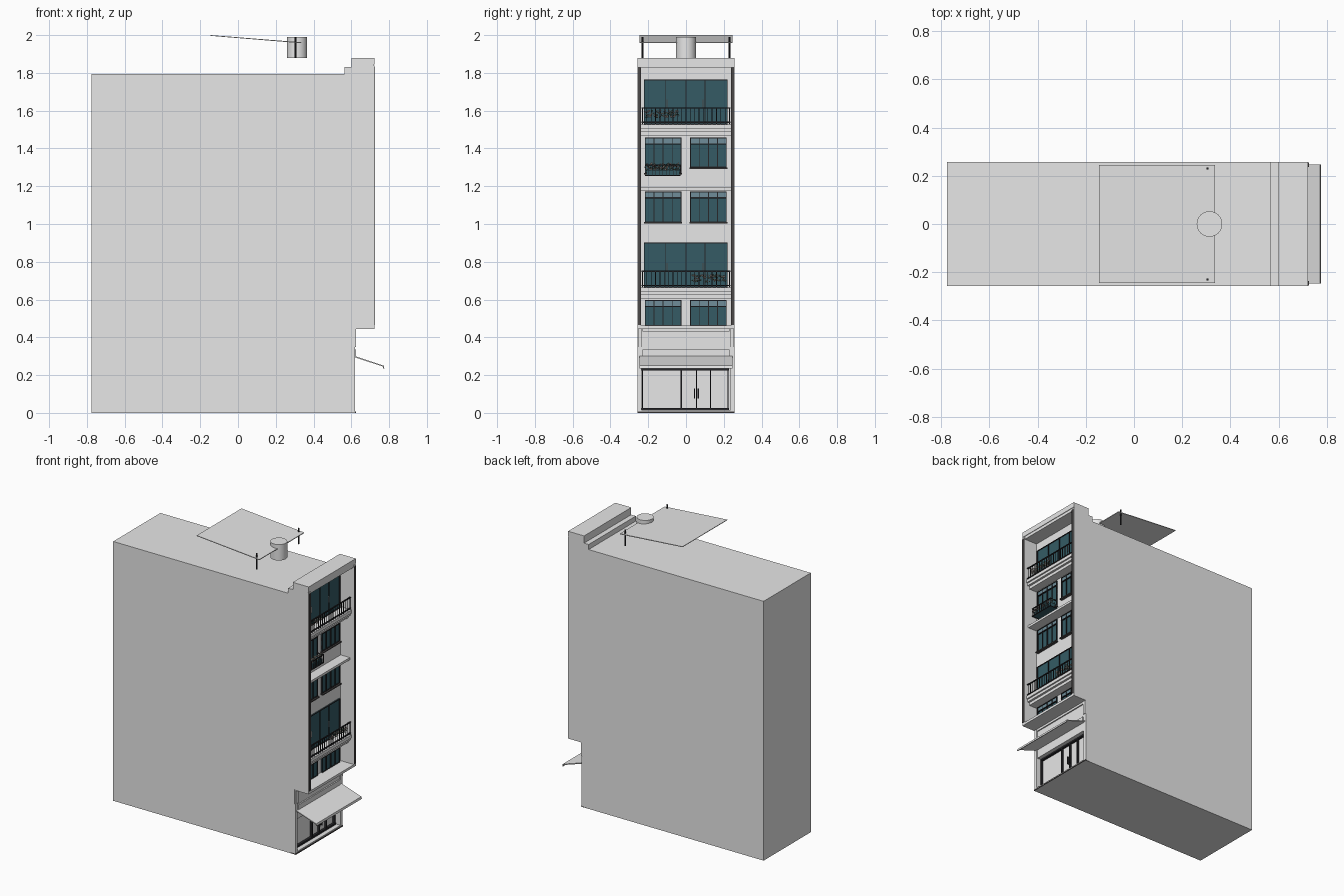
import bpy, bmesh, math, random
from mathutils import Matrix, Vector

random.seed(4)
cube = bpy.data.objects.get("Cube")
if cube:
    bpy.data.objects.remove(cube, do_unlink=True)


def material(name, r, g, b):
    m = bpy.data.materials.new(name)
    m.use_nodes = True
    m.diffuse_color = (r, g, b, 1)
    m.node_tree.nodes["Principled BSDF"].inputs["Base Color"].default_value = (r, g, b, 1)
    return m


PLASTER = material("pale plaster", .8, .8, .8)
METAL = material("dark metal", .02, .02, .023)
TRIM = material("charcoal trim", .07, .065, .065)
GLASS = material("teal glass", .035, .105, .13)
TRANSOM = material("blue grey glass", .16, .27, .32)
FLOWER = material("dusty blossom", .55, .46, .42)
LEAF = material("dull leaf", .1, .17, .12)


def finish(name, bm, mat):
    bmesh.ops.recalc_face_normals(bm, faces=bm.faces[:])
    mesh = bpy.data.meshes.new(name)
    bm.to_mesh(mesh)
    bm.free()
    mesh.materials.append(mat)
    ob = bpy.data.objects.new(name, mesh)
    bpy.context.collection.objects.link(ob)
    return ob


def boxes(name, mat, *spans):
    """One object from boxes given as (x0, x1, y0, y1, z0, z1)."""
    bm = bmesh.new()
    for x0, x1, y0, y1, z0, z1 in spans:
        mid = Vector((x0 + x1, y0 + y1, z0 + z1)) / 2
        size = Matrix.Diagonal((x1 - x0, y1 - y0, z1 - z0, 1))
        bmesh.ops.create_cube(bm, size=1, matrix=Matrix.Translation(mid) @ size)
    return finish(name, bm, mat)


def profile(name, mat, points, half):
    """Extrude an x-z outline across the width."""
    bm = bmesh.new()
    face = bm.faces.new([bm.verts.new((x, -half, z)) for x, z in points])
    out = bmesh.ops.extrude_face_region(bm, geom=[face])
    verts = [v for v in out["geom"] if isinstance(v, bmesh.types.BMVert)]
    bmesh.ops.translate(bm, verts=verts, vec=(0, 2 * half, 0))
    return finish(name, bm, mat)


def cylinder(name, mat, x, y, z0, z1, r, sides):
    bm = bmesh.new()
    bmesh.ops.create_cone(bm, cap_ends=True, segments=sides, radius1=r, radius2=r, depth=z1 - z0,
                          matrix=Matrix.Translation((x, y, (z0 + z1) / 2)))
    return finish(name, bm, mat)


W = .258      # half width
WALL = .62    # facade plane
FRONT = .722  # front of the projecting frame

# Main block, with the solid wall behind the shop front
profile("main_block", PLASTER, [(-.775, 0), (.57, 0), (.57, .235), (WALL - .005, .235),
                                (WALL - .005, .45), (WALL, .45), (WALL, 1.83), (.565, 1.83),
                                (.565, 1.795), (-.775, 1.795)], W)
boxes("shop_piers", PLASTER, *[(.57, WALL, *sorted((s * .235, s * W)), 0, .35) for s in (-1, 1)],
      (.57, WALL, -.235, .235, 0, .015))
boxes("base_strip", TRIM, (.57, WALL + .004, -W, W, 0, .007))
boxes("upper_corner_blocks", PLASTER,
      *[(.6, WALL + .004, *sorted((s * .232, s * .255)), .35, .45) for s in (-1, 1)])
boxes("sign_band", PLASTER, (.6, WALL + .004, -.23, .23, .3, .335), (.6, WALL + .003, -.23, .23, .43, .45))

# Shop front
boxes("shop_frame", METAL, (.572, .59, -.235, .228, .015, .027), (.572, .588, -.235, .228, .225, .235),
      *[(.572, .588, y - .003, y + .003, .015, .235) for y in (-.231, -.025, .055, .13, .222)],
      *[(.588, .6, y - .003, y + .003, .075, .13) for y in (.045, .065)])

# Sloping shop awning
profile("shop_awning", PLASTER, [(.615, .302), (.772, .25), (.775, .235), (.769, .235),
                                 (.768, .245), (.615, .295)], .247)

# Projecting frame around the upper facade
boxes("frame_sides", PLASTER, *[(WALL, FRONT, *sorted((s * .237, s * W)), .45, 1.84) for s in (-1, 1)])
boxes("frame_edge_trim", TRIM,
      *[(FRONT, FRONT + .003, *sorted((s * .237, s * .255)), .465, 1.83) for s in (-1, 1)])
boxes("frame_floor", PLASTER, (WALL, FRONT, -W, W, .445, .462))
boxes("parapet", PLASTER, (.6, FRONT, -W, W, 1.845, 1.88), (.6, FRONT - .004, -W, W, 1.825, 1.845))


def window(name, y0, y1, z0, z1, bars, transom):
    """Glass plate with frame bars and an optional lighter top light."""
    x, t = WALL, .004
    boxes(name + "_glass", GLASS, (x, x + .004, y0, y1, z0, z1))
    bars_list = [(x, x + .01, y - t / 2, y + t / 2, z0, z1) for y in bars]
    bars_list += [(x, x + .01, y0, y1, z, z + t) for z in (z0, z1 - t)]
    bars_list += [(x, x + .01, y0, y0 + t, z0, z1), (x, x + .01, y1 - t, y1, z0, z1)]
    if transom:
        split = z1 - .03
        boxes(name + "_top_light", TRANSOM, (x, x + .006, y0, y1, split, z1))
        bars_list.append((x, x + .012, y0, y1, split - .006, split))
    boxes(name + "_frame", METAL, *bars_list)


# Paired casement windows
for floor, z0, z1 in (("first", .46, .597), ("third", 1.01, 1.172), ("fourth", 1.3, 1.457)):
    for side, y0, y1 in (("right", -.218, -.025), ("left", .022, .215)):
        low = 1.27 if floor == "fourth" and side == "right" else z0
        step = (y1 - y0) / 4
        window(f"{floor}_floor_{side}_window", y0, y1, low, z1, [y0 + step * i for i in (1, 2, 3)], True)
        if floor != "first":
            boxes(f"{floor}_floor_{side}_sill", TRIM,
                  (WALL, WALL + .02, y0 - .004, y1 + .004, low - .008, low))

# Slab hood between third and fourth floors
boxes("window_hood", PLASTER, (WALL, .69, -.237, .237, 1.178, 1.194))


def balcony(name, z):
    """Stepped slab, glazed doors and a railing."""
    boxes(name + "_slab", PLASTER, (WALL, .705, -.237, .237, z - .022, z),
          (WALL, .695, -.237, .237, z - .04, z - .022), (WALL, .68, -.237, .237, z - .06, z - .04))
    window(name + "_doors", -.223, .22, z, z + .237, (-.11, 0, .1), False)
    boxes(name + "_handles", PLASTER, *[(.63, .636, y - .002, y + .002, z + .09, z + .13) for y in (-.1, .09)])
    rails = [(.692, .7, -.235, .235, h, h + .006) for h in (z + .008, z + .083)]
    count = 20
    for i in range(count + 1):
        y = -.23 + .46 * i / count
        rails.append((.694, .698, y - .0018, y + .0018, z, z + .086))
    boxes(name + "_railing", METAL, *rails)


balcony("lower_balcony", .664)
balcony("upper_balcony", 1.528)


def flowers(name, x, y0, y1, z0, z1, count=70):
    """Scatter of tiny blossoms and leaves."""
    for part, mat, n in (("blossoms", FLOWER, count), ("leaves", LEAF, count // 2)):
        bm = bmesh.new()
        for _ in range(n):
            at = (x + random.uniform(-.012, .012), random.uniform(y0, y1), random.uniform(z0, z1))
            bmesh.ops.create_icosphere(bm, subdivisions=1, radius=random.uniform(.003, .006),
                                       matrix=Matrix.Translation(at))
        finish(f"{name}_{part}", bm, mat)


flowers("lower_balcony", .68, .03, .21, .695, .73)
flowers("upper_balcony", .68, -.215, -.035, 1.565, 1.6)
flowers("window_box", .655, -.218, -.028, 1.285, 1.322)

# Window box with a small guard
guard = [(.672, .678, -.215, -.03, z, z + .005) for z in (1.255, 1.31)]
guard += [(.673, .677, -.215 + .0185 * i - .0015, -.215 + .0185 * i + .0015, 1.255, 1.315) for i in range(11)]
guard += [(WALL, .678, y, y + .005, z, z + .005) for y in (-.215, -.035) for z in (1.255, 1.31)]
boxes("window_box_guard", METAL, *guard)
boxes("window_box_trough", GLASS, (WALL, .67, -.21, -.035, 1.257, 1.285))

# Roof tank, sloping shade and its posts
tank = cylinder("roof_tank", PLASTER, .313, 0, 1.88, 1.99, .053, 32)
bpy.context.view_layer.objects.active = tank
tank.select_set(True)
bpy.ops.object.shade_smooth_by_angle(angle=math.radians(40))
profile("roof_shade", PLASTER, [(-.145, 1.996), (.335, 1.957), (.335, 1.962), (-.145, 2.0)], .245)
for side, y in (("right", -.23), ("left", .23)):
    cylinder(f"shade_post_{side}", METAL, .305, y, 1.88, 1.99, .005, 10)
